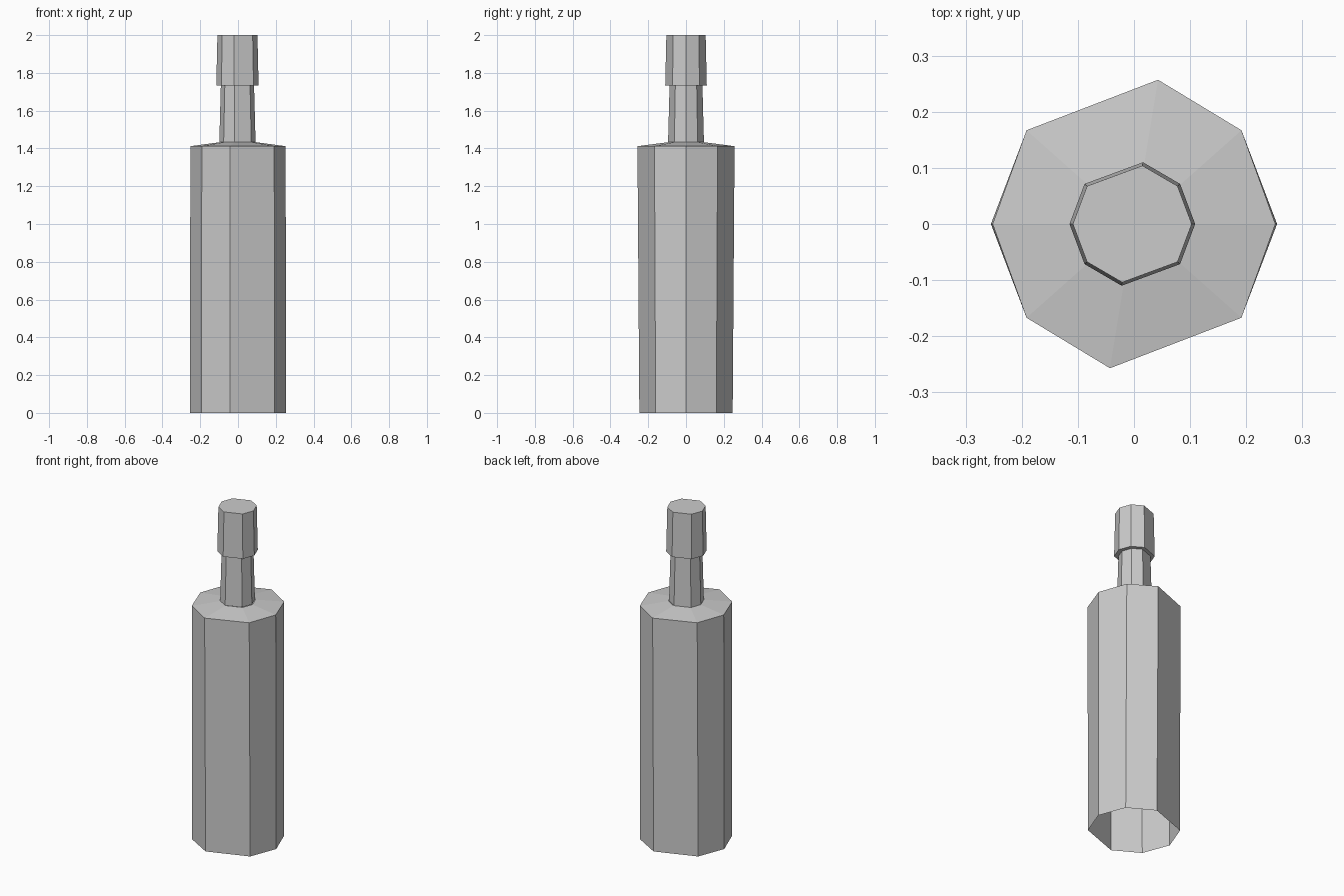
import bpy, bmesh

cube = bpy.data.objects.get("Cube")
if cube:
    bpy.data.objects.remove(cube, do_unlink=True)

# Single grey metal
grey = bpy.data.materials.new("grey metal")
grey.use_nodes = True
colour = (0.6, 0.6, 0.6, 1)
grey.diffuse_color = colour
grey.node_tree.nodes["Principled BSDF"].inputs["Base Color"].default_value = colour

# Uneven octagon of unit radius, point-symmetric about the axis
half = [(1, 0), (0.76, 0.65), (0.17, 1), (-0.76, 0.65)]
octagon = half + [(-x, -y) for x, y in half]


def shell(name, rings, shift=0, cap=False):
    """Skin a stack of octagons given as (z, x radius, y radius)."""
    bm = bmesh.new()
    loops = [[bm.verts.new((x * rx + shift, y * ry, z)) for x, y in octagon]
             for z, rx, ry in rings]
    for low, high in zip(loops, loops[1:]):
        for i in range(len(low)):
            j = (i + 1) % len(low)
            bm.faces.new((low[i], low[j], high[j], high[i]))
    if cap:
        bm.faces.new(loops[-1])
    mesh = bpy.data.meshes.new(name)
    bm.to_mesh(mesh)
    bm.free()
    mesh.materials.append(grey)
    obj = bpy.data.objects.new(name, mesh)
    bpy.context.collection.objects.link(obj)
    return obj


# Hollow body, open below, with a sloping shoulder
shell("body", [(0, 0.255, 0.247), (1.412, 0.252, 0.257), (1.433, 0.096, 0.095)])
# Tapered neck
shell("neck", [(1.433, 0.096, 0.095), (1.732, 0.088, 0.087)], -0.003)
# Head with an underside ledge and a flat top
shell("head", [(1.732, 0.088, 0.087), (1.732, 0.112, 0.11), (2, 0.106, 0.104)],
      -0.003, cap=True)
